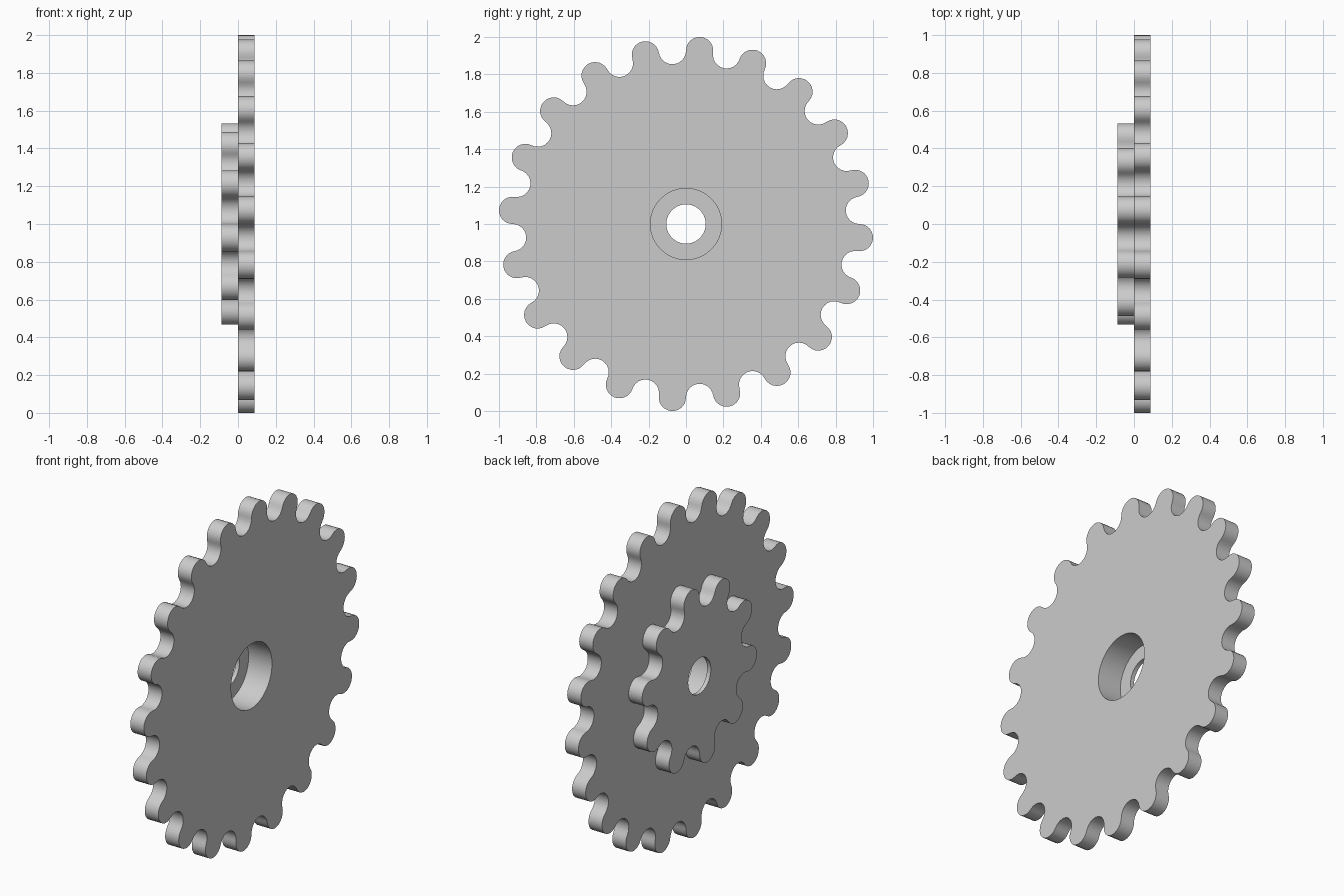
import bpy
import bmesh
from math import sin, cos, pi

cube = bpy.data.objects.get("Cube")
if cube:
    bpy.data.objects.remove(cube, do_unlink=True)

HALF = 0.088          # thickness of each wheel
FLOOR = -0.064        # bottom of the wide bore
ARC = 12              # segments per tooth or gap arc

grey = bpy.data.materials.new("plain_grey")
grey.use_nodes = True
colour = (0.6, 0.6, 0.6, 1.0)
grey.diffuse_color = colour
grey.node_tree.nodes["Principled BSDF"].inputs["Base Color"].default_value = colour


def circle(radius, count=96):
    return [(radius * sin(2 * pi * i / count), radius * cos(2 * pi * i / count))
            for i in range(count)]


def sprocket(teeth, pitch):
    """Alternating round teeth and round gaps, tangent to each other."""
    step = pi / teeth
    r = pitch * sin(step / 2)
    points = []
    for i in range(2 * teeth):
        c = (i + 0.5) * step
        start = c - pi / 2 - step / 2
        sweep = pi + step if i % 2 == 0 else step - pi
        for j in range(ARC):
            a = start + sweep * j / ARC
            points.append((pitch * sin(c) + r * sin(a), pitch * cos(c) + r * cos(a)))
    return points


bm = bmesh.new()


def loop(points, x):
    verts = [bm.verts.new((x, y, 1 + z)) for y, z in points]
    edges = [bm.edges.new((v, verts[i - 1])) for i, v in enumerate(verts)]
    return verts, edges


def wall(a, b):
    for i in range(len(a[0])):
        bm.faces.new((a[0][i - 1], a[0][i], b[0][i], b[0][i - 1]))


def cap(outer, inner):
    bmesh.ops.triangle_fill(bm, edges=outer[1] + inner[1], use_beauty=True,
                            normal=(1, 0, 0))


large, small = sprocket(20, 0.93), sprocket(10, 0.466)
bore, hole = circle(0.19), circle(0.105)

# Rims of the two wheels and of the stepped bore
large_out, large_in = loop(large, HALF), loop(large, 0)
small_in, small_out = loop(small, 0), loop(small, -HALF)
bore_out, bore_in = loop(bore, HALF), loop(bore, FLOOR)
hole_in, hole_out = loop(hole, FLOOR), loop(hole, -HALF)

# Flat faces
cap(large_out, bore_out)
cap(large_in, small_in)
cap(small_out, hole_out)
cap(bore_in, hole_in)

# Toothed edges and bore walls
for a, b in ((large_out, large_in), (small_in, small_out),
             (bore_out, bore_in), (hole_in, hole_out)):
    wall(a, b)

bmesh.ops.recalc_face_normals(bm, faces=bm.faces[:])
mesh = bpy.data.meshes.new("double_sprocket")
bm.to_mesh(mesh)
bm.free()
mesh.materials.append(grey)

wheel = bpy.data.objects.new("double_sprocket", mesh)
bpy.context.collection.objects.link(wheel)
bpy.ops.object.select_all(action="DESELECT")
wheel.select_set(True)
bpy.context.view_layer.objects.active = wheel
bpy.ops.object.shade_smooth_by_angle(angle=pi / 5)
